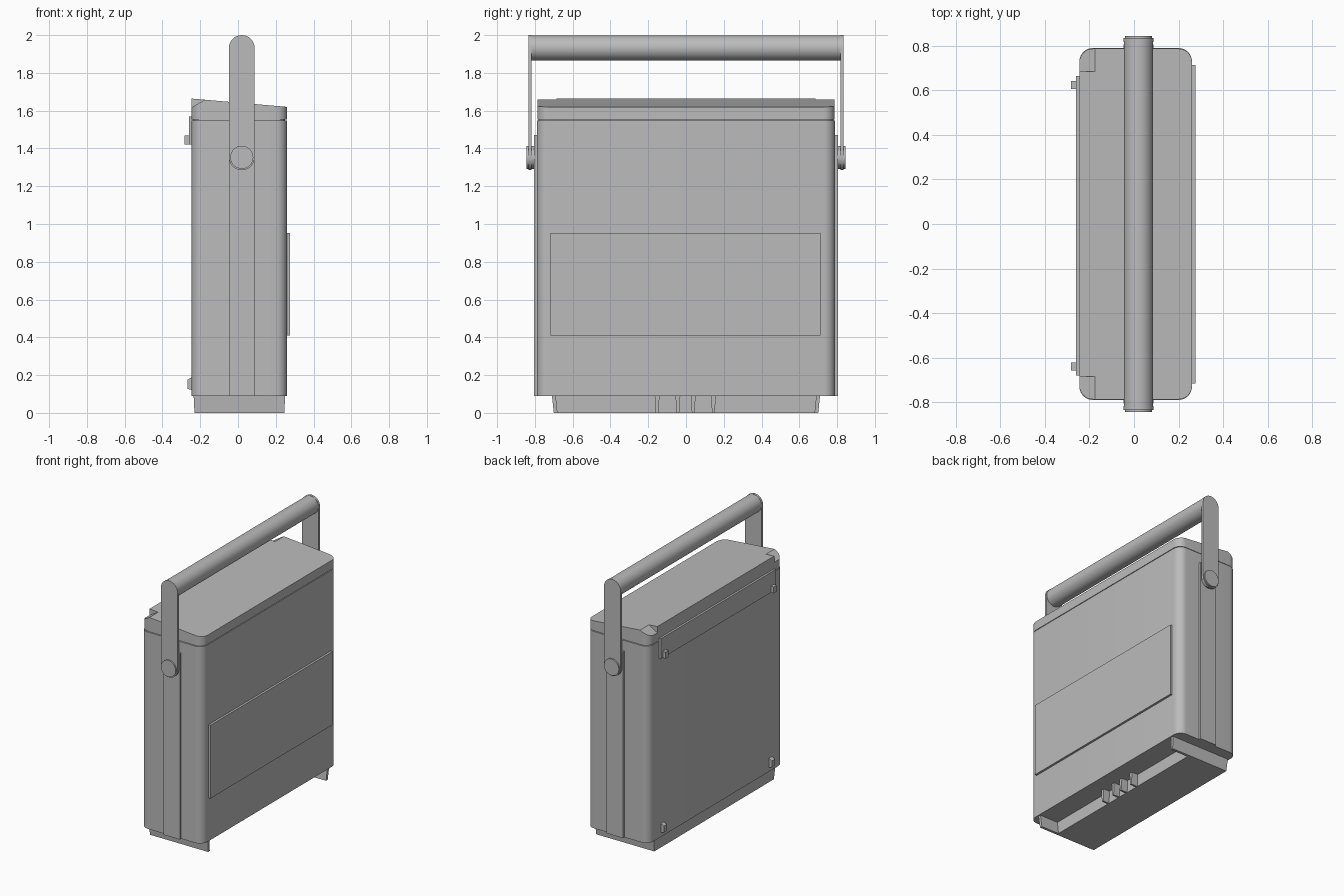
import bpy, bmesh
from math import cos, sin, pi, radians
from mathutils import Vector

cube = bpy.data.objects.get("Cube")
if cube:
    bpy.data.objects.remove(cube, do_unlink=True)

grey = bpy.data.materials.new("plain grey")
grey.use_nodes = True
grey.diffuse_color = (0.5, 0.5, 0.5, 1)
grey.node_tree.nodes["Principled BSDF"].inputs["Base Color"].default_value = (0.5, 0.5, 0.5, 1)

# Maps profile coordinates (a, b) and a distance h to space, by extrusion axis
AXES = {
    "x": lambda a, b, h: (h, a, b),
    "y": lambda a, b, h: (a, h, b),
    "z": lambda a, b, h: (a, b, h),
}
parts = []


def prism(name, profile, axis, low, high, adjust=None):
    """Extrude a closed profile; adjust may move each vertex."""
    bm = bmesh.new()
    rings = [[bm.verts.new(AXES[axis](a, b, h)) for a, b in profile] for h in (low, high)]
    bottom, top = rings
    bm.faces.new(bottom)
    bm.faces.new(top)
    n = len(profile)
    for i in range(n):
        j = (i + 1) % n
        bm.faces.new((bottom[i], bottom[j], top[j], top[i]))
    if adjust:
        for v in bm.verts:
            adjust(v.co)
    bmesh.ops.recalc_face_normals(bm, faces=bm.faces)
    mesh = bpy.data.meshes.new(name)
    bm.to_mesh(mesh)
    bm.free()
    mesh.materials.append(grey)
    obj = bpy.data.objects.new(name, mesh)
    bpy.context.collection.objects.link(obj)
    parts.append(obj)
    return obj


def arc(cx, cy, r, start, end, steps=8):
    angles = [radians(start + (end - start) * i / steps) for i in range(steps + 1)]
    return [(cx + r * cos(t), cy + r * sin(t)) for t in angles]


def circle(cx, cy, r, steps=32):
    return arc(cx, cy, r, 0, 360, steps)[:-1]


def rect(a0, a1, b0, b1):
    return [(a0, b0), (a1, b0), (a1, b1), (a0, b1)]


def rounded(a0, a1, b0, b1, r):
    return (arc(a1 - r, b1 - r, r, 0, 90) + arc(a0 + r, b1 - r, r, 90, 180)
            + arc(a0 + r, b0 + r, r, 180, 270) + arc(a1 - r, b0 + r, r, 270, 360))


BACK, FRONT, END = -0.245, 0.26, 0.79

# Case, with a fine seam below the lid
prism("case", rounded(BACK, FRONT, -END, END, 0.06), "z", 0.09, 1.548)
prism("seam_core", rounded(BACK + 0.01, FRONT - 0.01, -0.78, 0.78, 0.05), "z", 1.54, 1.56)


# Lid with a sloping top
def slope_top(co):
    if co.z > 1.56:
        co.z = 1.62 + (FRONT - co.x) * 0.087


lid = prism("lid", rounded(BACK, FRONT, -0.787, 0.787, 0.06), "z", 1.553, 1.6, slope_top)

# Bevelled notches at two lid corners
bpy.context.view_layer.objects.active = lid
for side in (-1, 1):
    wedge = [(-0.175, 1.658), (-0.26, 1.609), (-0.26, 1.75), (-0.175, 1.75)]
    cutter = prism("notch_cutter", wedge, "y", side * 0.685, side * 0.9)
    parts.remove(cutter)
    cutter.hide_render = True
    cut = lid.modifiers.new("notch", "BOOLEAN")
    cut.operation = "DIFFERENCE"
    cut.solver = "EXACT"
    cut.object = cutter
    bpy.ops.object.modifier_apply(modifier=cut.name)
    bpy.data.objects.remove(cutter, do_unlink=True)

# Raised panel on the broad side
prism("label_panel", rect(-0.717, 0.713, 0.41, 0.953), "x", FRONT - 0.01, 0.276)

# Flap strip and catches on the opposite side
prism("flap", rect(-0.68, 0.665, 1.42, 1.57), "x", -0.26, BACK + 0.01)
for name, y in (("left", 0.625), ("right", -0.64)):
    prism(name + "_flap_catch", rect(y - 0.018, y + 0.018, 1.42, 1.468), "x", -0.283, -0.25)
    stud = [(-0.235, 0.195), (-0.268, 0.175), (-0.268, 0.128), (-0.235, 0.118)]
    prism(name + "_lower_stud", stud, "y", y - 0.018, y + 0.018)


# Foot: recessed block, end walls and small ribs, tapering downward
def taper(co):
    if co.z < 0.01:
        co.y *= 0.986
        co.x *= 0.98


prism("foot_block", rect(-0.235, 0.1, -0.71, 0.71), "z", 0, 0.095, taper)
for side in (-1, 1):
    y0, y1 = sorted((side * 0.69, side * 0.71))
    prism("foot_end_wall", rect(-0.235, 0.25, y0, y1), "z", 0, 0.095, taper)
for y in (-0.153, -0.043, 0.038, 0.145):
    rib = [(y - 0.013, 0.095), (y - 0.007, 0), (y + 0.007, 0), (y + 0.013, 0.095)]
    prism("foot_rib", rib, "x", 0.09, 0.15)

# Handle: guide strips, arms and pivots on both ends, joined by a round grip
HX, PIVOT_Z, GRIP_Z, HW = 0.02, 1.353, 1.932, 0.068
arm_shape = arc(HX, GRIP_Z, HW, 0, 180, 16) + arc(HX, PIVOT_Z, HW, 180, 360, 16)
for name, side in (("front", -1), ("back", 1)):
    prism(name + "_guide_strip", rect(HX - HW, HX + HW, 0.09, 1.47), "y", side * 0.78, side * 0.806)
    prism(name + "_handle_arm", arm_shape, "y", side * 0.818, side * 0.835)
    prism(name + "_pivot", circle(HX, PIVOT_Z, 0.061), "y", side * 0.8, side * 0.845)
prism("grip", circle(HX, GRIP_Z, 0.066), "y", -0.83, 0.83)

# Smooth the round parts, keep the edges sharp
bpy.ops.object.select_all(action="DESELECT")
for obj in parts:
    obj.select_set(True)
bpy.context.view_layer.objects.active = lid
bpy.ops.object.shade_smooth_by_angle(angle=radians(30))
